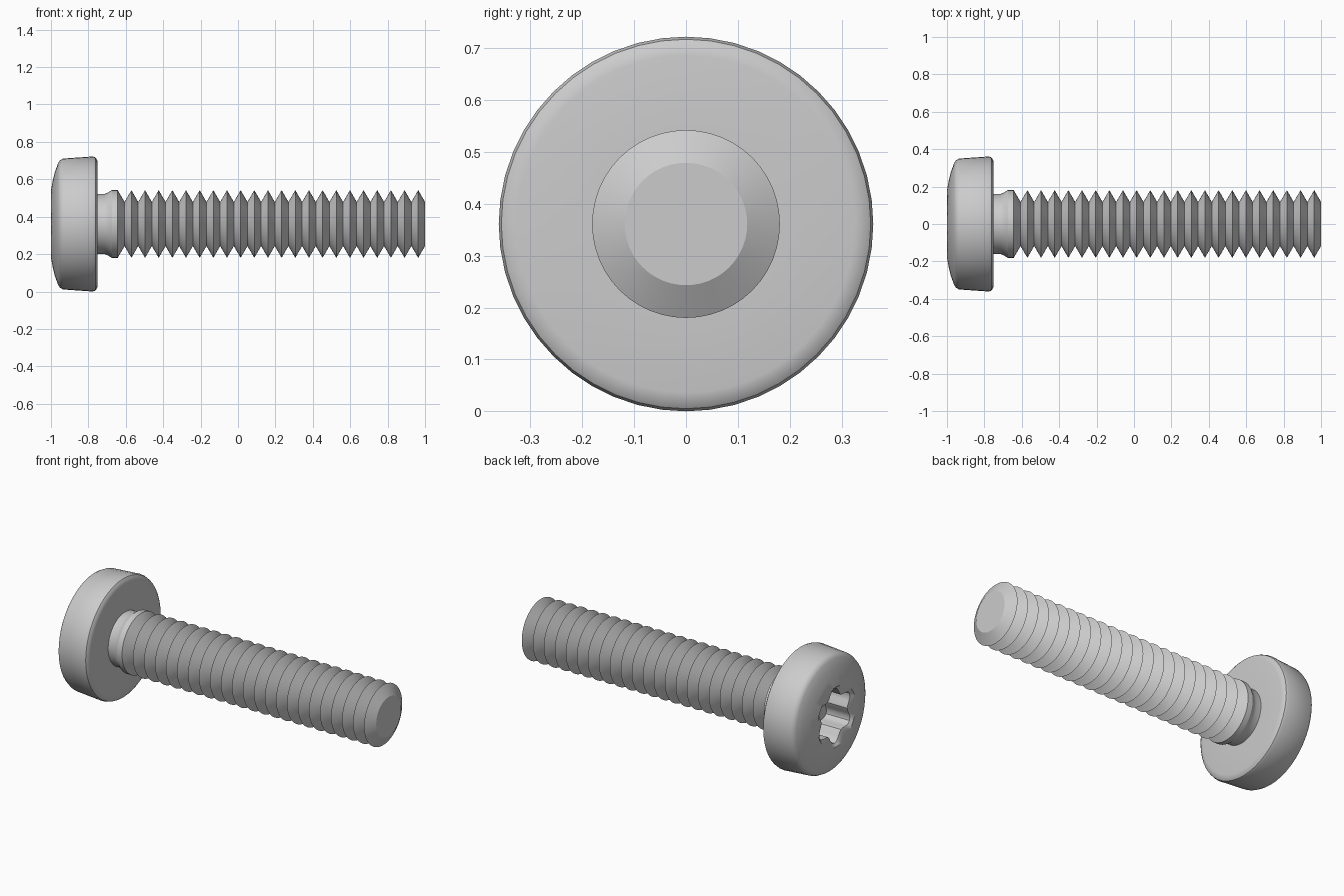
import bpy, bmesh
from math import sin, cos, pi, radians

if "Cube" in bpy.data.objects:
    bpy.data.objects.remove(bpy.data.objects["Cube"])

SEG = 48
AXIS_Z = 0.361


def star(a):
    # six-lobed socket outline
    return 0.143 + 0.022 * cos(6 * a)


def lathe(name, profile, cap_start=False, cap_end=False):
    """Skin rings along x; each profile point is (x, radius or radius function)."""
    bm = bmesh.new()
    rings = []
    for x, r in profile:
        ring = []
        for i in range(SEG):
            a = 2 * pi * i / SEG
            rad = r(a) if callable(r) else r
            ring.append(bm.verts.new((x, rad * sin(a), AXIS_Z + rad * cos(a))))
        rings.append(ring)
    for p, q in zip(rings, rings[1:]):
        for i in range(SEG):
            j = (i + 1) % SEG
            bm.faces.new((p[i], p[j], q[j], q[i]))
    if cap_start:
        bm.faces.new(rings[0][::-1])
    if cap_end:
        bm.faces.new(rings[-1])
    # orientation follows the ring order, outward for a profile running to +x
    bm.normal_update()
    mesh = bpy.data.meshes.new(name)
    bm.to_mesh(mesh)
    bm.free()
    obj = bpy.data.objects.new(name, mesh)
    bpy.context.collection.objects.link(obj)
    bpy.ops.object.select_all(action='DESELECT')
    obj.select_set(True)
    bpy.context.view_layer.objects.active = obj
    bpy.ops.object.mode_set(mode='EDIT')
    bpy.ops.mesh.select_all(action='SELECT')
    bpy.ops.mesh.normals_make_consistent(inside=False)
    bpy.ops.object.mode_set(mode='OBJECT')
    bpy.ops.object.shade_smooth_by_angle(angle=radians(30))
    return obj


# head: socket floor, star walls, chamfer, domed face, rim, underside, neck, threads
head = [(-0.83, star), (-0.985, star), (-1.0, 0.18),
        (-0.99, 0.235), (-0.977, 0.285), (-0.961, 0.327), (-0.952, 0.341),
        (-0.935, 0.35), (-0.776, 0.361), (-0.762, 0.356),
        (-0.753, 0.343), (-0.75, 0.325), (-0.75, 0.16)]
lathe("head", head, cap_start=True)

# shank: plain neck, collar, then ridged thread ending on a root
shank = [(-0.75, 0.16), (-0.715, 0.16), (-0.70, 0.165), (-0.675, 0.181)]
START, HALF_TURNS = -0.643, 45
step = (1.0 - START) / HALF_TURNS
for k in range(HALF_TURNS + 1):
    shank.append((START + k * step, 0.118 if k % 2 else 0.181))
lathe("threaded_shank", shank, cap_end=True)
